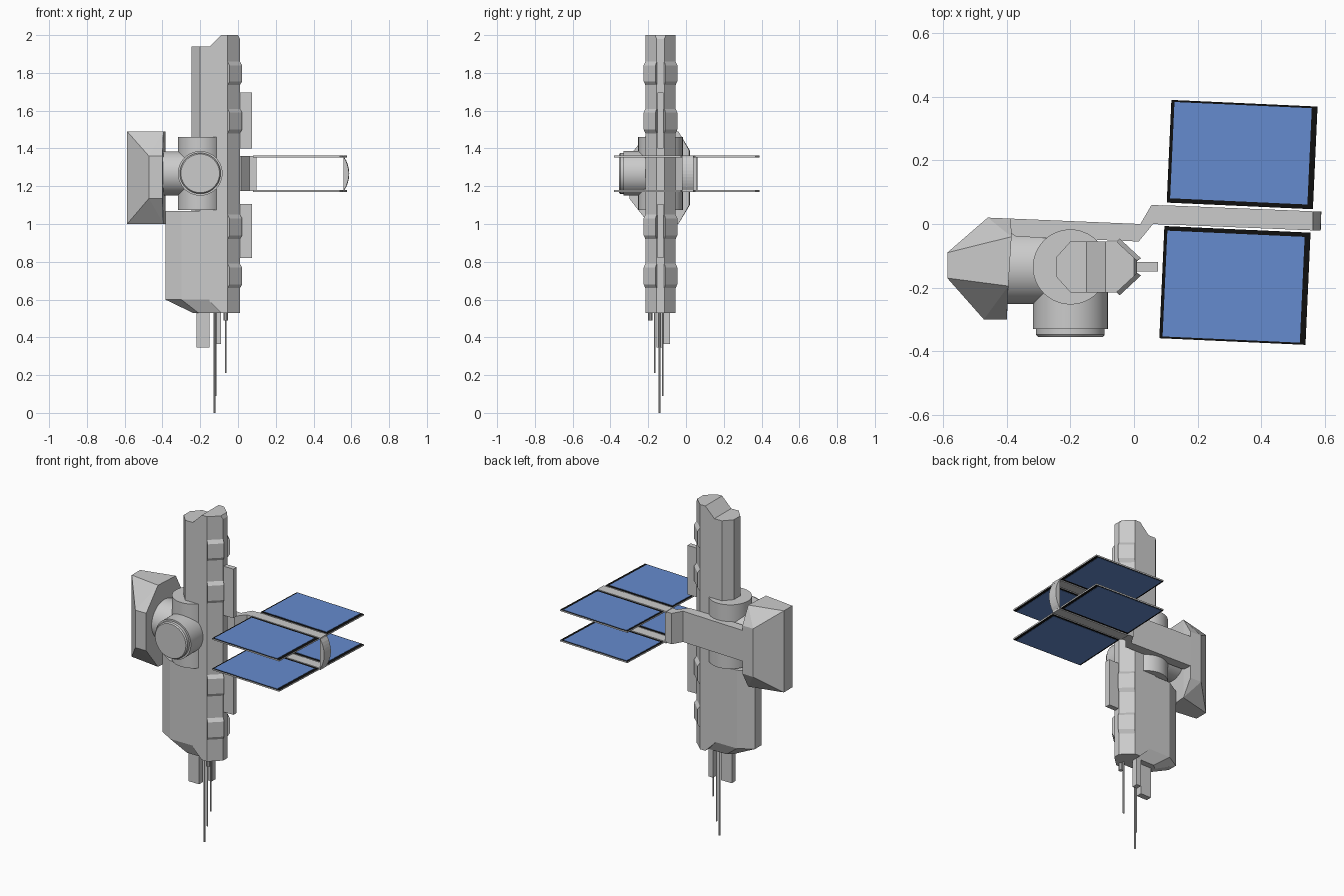
import bpy, bmesh, math
from mathutils import Vector, Matrix

if "Cube" in bpy.data.objects:
    bpy.data.objects.remove(bpy.data.objects["Cube"])

YC = -0.135  # depth centre of the tower


def finish(name, bm, mats=()):
    bmesh.ops.recalc_face_normals(bm, faces=bm.faces)
    me = bpy.data.meshes.new(name)
    bm.to_mesh(me)
    bm.free()
    ob = bpy.data.objects.new(name, me)
    bpy.context.collection.objects.link(ob)
    for m in mats:
        me.materials.append(m)
    return ob


def loft(name, rings, cuts=()):
    """Skin a list of (z, [(x, y)...]) rings; cuts are (point, normal) planes."""
    bm = bmesh.new()
    rows = [[bm.verts.new((x, y, z)) for x, y in pts] for z, pts in rings]
    n = len(rows[0])
    for a, b in zip(rows, rows[1:]):
        for i in range(n):
            j = (i + 1) % n
            bm.faces.new((a[i], a[j], b[j], b[i]))
    bm.faces.new(rows[0][::-1])
    bm.faces.new(rows[-1])
    for co, no in cuts:
        bmesh.ops.bisect_plane(bm, geom=bm.verts[:] + bm.edges[:] + bm.faces[:],
                               plane_co=co, plane_no=no, clear_outer=True)
        bmesh.ops.holes_fill(bm, edges=[e for e in bm.edges if e.is_boundary])
    return finish(name, bm)


def prism(name, pts, z0, z1, cuts=()):
    return loft(name, [(z0, pts), (z1, pts)], cuts)


def box(name, x0, x1, y0, y1, z0, z1):
    return prism(name, [(x0, y0), (x1, y0), (x1, y1), (x0, y1)], z0, z1)


def cylinder(name, start, direction, profile, seg=48):
    """Round part: profile is (distance, radius) along direction."""
    bm = bmesh.new()
    rot = Vector((0, 0, 1)).rotation_difference(Vector(direction)).to_matrix()
    rows = []
    for d, r in profile:
        rows.append([bm.verts.new(Vector(start) + rot @ Vector(
            (r * math.cos(t * math.tau / seg), r * math.sin(t * math.tau / seg), d)))
            for t in range(seg)])
    for a, b in zip(rows, rows[1:]):
        for i in range(seg):
            bm.faces.new((a[i], a[i - 1], b[i - 1], b[i]))
    bm.faces.new(rows[0])
    bm.faces.new(rows[-1])
    ob = finish(name, bm)
    bpy.ops.object.select_all(action='DESELECT')
    ob.select_set(True)
    bpy.context.view_layer.objects.active = ob
    bpy.ops.object.shade_smooth_by_angle(angle=math.radians(30))
    return ob


def sym(half):
    """Close a half outline (front side) by mirroring it in depth."""
    return half + [(x, 2 * YC - y) for x, y in reversed(half)]


# Tower: spine, upper body, lower body
spine = sym([(-.15, -.215), (-.055, -.215), (.01, -.155)])
prism("spine", spine, .53, 2.0, [
    ((-.15, 0, 1.94), (-1, 0, 1)),
    ((0, 0, 2.0), (2, 0, 1)),
    ((-.16, 0, .60), (-1, 0, -1))])
upper = sym([(-.245, -.165), (-.2, -.215), (-.1, -.215)])
prism("upper_body", upper, 1.0, 1.94)
lower = sym([(-.385, -.165), (-.30, -.215), (-.09, -.215)])
foot = sym([(-.24, -.16), (-.21, -.185), (-.09, -.185)])
loft("lower_body", [(.53, foot), (.60, lower), (1.07, lower)])

# Raised blocks on the two chamfered spine faces
flush = [(-.07, -.20), (-.055, -.215), (.01, -.155), (-.01, -.14)]
raised = [(-.07, -.20), (-.045, -.224), (.022, -.162), (-.01, -.14)]
for z0, z1 in ((.66, .79), (.92, 1.05), (1.48, 1.61), (1.735, 1.86)):
    for side in (1, -1):
        m = [[(x, YC + side * (y - YC)) for x, y in p] for p in (flush, raised)]
        loft("spine_block", [(z0, m[0]), (z0 + .02, m[1]), (z1 - .02, m[1]), (z1, m[0])])

# Fins on the spine edge
for z0, z1 in ((.82, 1.105), (1.40, 1.695)):
    box("spine_fin", 0, .075, -.15, -.12, z0, z1)

# Round hub parts
cylinder("hub_drum", (-.2, YC, 1.075), (0, 0, 1), [(0, .118), (.385, .118)])
cylinder("front_hub", (-.2, YC, 1.268), (0, -1, 0),
         [(0, .118), (.195, .118), (.195, .108), (.213, .108), (.22, .102)])
cylinder("side_hub", (-.2, YC, 1.268), (-1, 0, 0), [(0, .117), (.25, .117)])

# Faceted side housing
bm = bmesh.new()
for lo, hi, pts in (
        (1.0, 1.49, [(-.587, -.09), (-.587, -.17), (-.395, -.195), (-.385, -.04)]),
        (1.135, 1.36, [(-.472, -.30), (-.40, -.30)]),
        (1.10, 1.39, [(-.46, .02), (-.387, .017)])):
    for x, y in pts:
        bm.verts.new((x, y, lo))
        bm.verts.new((x, y, hi))
bmesh.ops.convex_hull(bm, input=bm.verts)
bmesh.ops.dissolve_limit(bm, angle_limit=.05, verts=bm.verts, edges=bm.edges)
finish("side_housing", bm)

# Panel arm, straps and curved end cap
prism("panel_arm", [(-.46, .02), (.02, 0), (.055, .06), (.098, .058), (.098, -.002),
                    (.06, 0), (.015, -.055), (-.37, -.04)], 1.175, 1.36)
strap = [(.09, .059), (.562, .04), (.562, -.02), (.09, -.001)]
for z in (1.175, 1.357):
    prism("panel_strap", strap, z - .005, z + .005)
cap = []
for i in range(11):
    a = i / 10
    x = .56 + .026 * math.sin(a * math.pi) ** .8
    cap.append((1.18 + .172 * a, [(.558, -.02), (x + .001, -.02), (x + .003, .04), (.56, .04)]))
loft("end_cap", cap)

# Solar panels: grey rim, black border, blue cells
black = bpy.data.materials.new("border_black")
black.diffuse_color = (.005, .005, .005, 1)
black.use_nodes = True
black.node_tree.nodes["Principled BSDF"].inputs["Base Color"].default_value = black.diffuse_color
blue = bpy.data.materials.new("cell_blue")
blue.diffuse_color = (.13, .26, .62, 1)
blue.use_nodes = True
blue.node_tree.nodes["Principled BSDF"].inputs["Base Color"].default_value = blue.diffuse_color
turn = Matrix.Translation((.33, .02, 0)) @ Matrix.Rotation(math.radians(-2.6), 4, 'Z')


def slab(name, x0, x1, y0, y1, z, thick, mats, top):
    bm = bmesh.new()
    size = Matrix.Diagonal((x1 - x0, y1 - y0, thick, 1))
    place = turn @ Matrix.Translation(((x0 + x1) / 2, (y0 + y1) / 2, z))
    bmesh.ops.create_cube(bm, size=1, matrix=place @ size)
    bm.normal_update()
    for f in bm.faces:
        f.material_index = top if abs(f.normal.z) > .5 else 0
    finish(name, bm, mats)


for z in (1.175, 1.357):
    for y0, y1, shift in ((.037, .36, .002), (-.39, -.037, -.002)):
        x0, x1 = -.231 + shift, .229 + shift
        slab("panel_frame", x0, x1, y0, y1, z, .009, (None, black), 1)
        inner = .014
        e0 = inner if y0 > 0 else .006
        e1 = .006 if y0 > 0 else inner
        slab("panel_cells", x0 + .01, x1 - .018, y0 + e0, y1 - e1, z, .012, (blue,), 0)

# Antennas under the tower
box("wide_antenna", -.22, -.15, -.155, -.12, .345, .56)
box("short_antenna", -.12, -.09, -.12, -.085, .365, .55)
for x, y, z, r in ((-.125, -.14, 0, .005), (-.065, -.165, .21, .005),
                   (-.118, -.122, .09, .004), (-.065, -.19, .49, .012)):
    cylinder("antenna_rod", (x, y, z), (0, 0, 1), [(0, r), (.55 - z, r)], 10)
